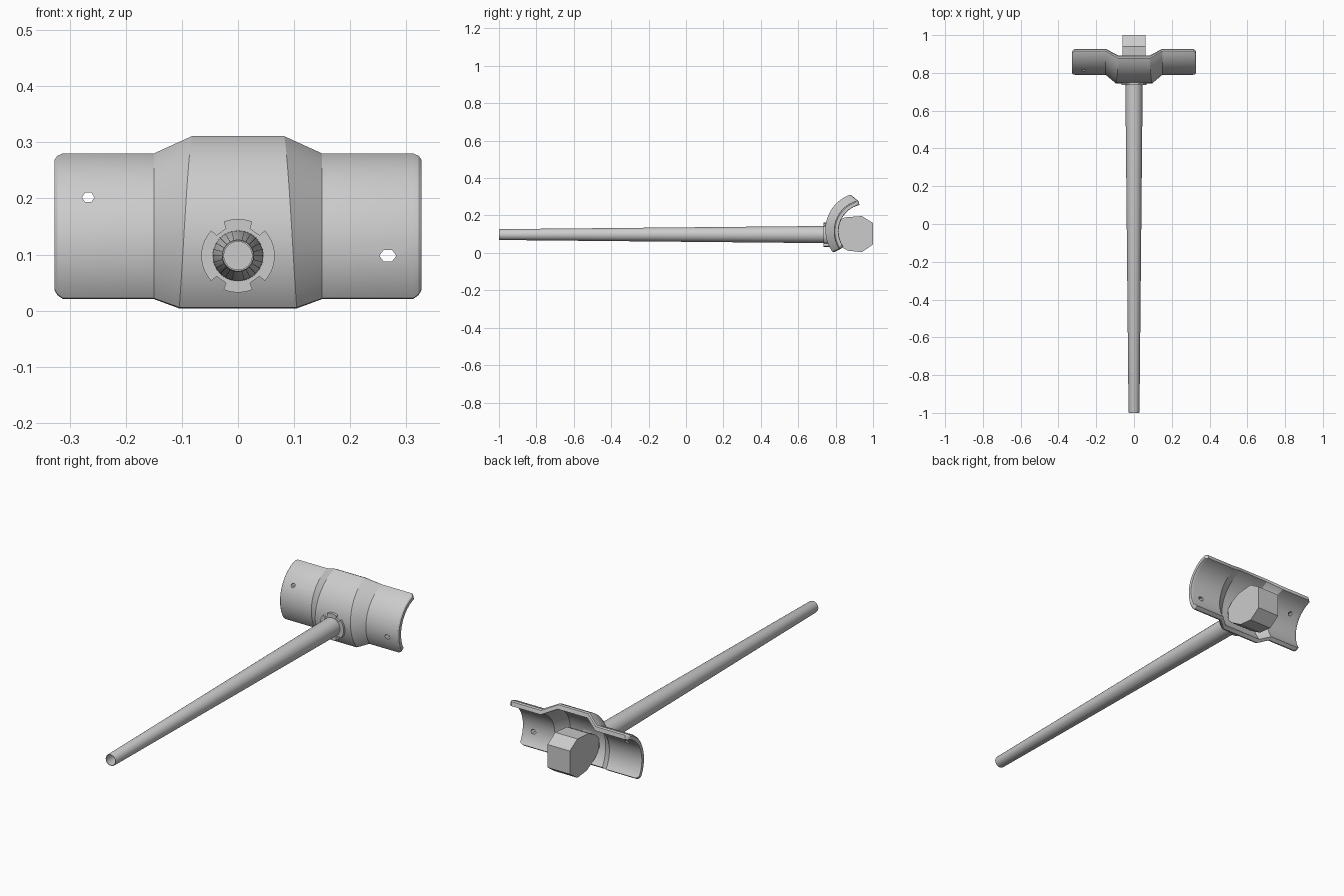
import bpy, bmesh, math
from math import sin, cos, pi, radians

if "Cube" in bpy.data.objects:
    bpy.data.objects.remove(bpy.data.objects["Cube"])

grey = bpy.data.materials.new("plain_grey")
grey.diffuse_color = (0.6, 0.6, 0.6, 1)
grey.use_nodes = True
grey.node_tree.nodes["Principled BSDF"].inputs["Base Color"].default_value = grey.diffuse_color
AXIS_Z = 0.098  # height of the handle axis


def make_object(name, bm, smooth=None):
    bmesh.ops.recalc_face_normals(bm, faces=bm.faces)
    me = bpy.data.meshes.new(name)
    bm.to_mesh(me)
    bm.free()
    ob = bpy.data.objects.new(name, me)
    bpy.context.collection.objects.link(ob)
    me.materials.append(grey)
    if smooth:
        for o in bpy.context.selected_objects:
            o.select_set(False)
        ob.select_set(True)
        bpy.context.view_layer.objects.active = ob
        bpy.ops.object.shade_smooth_by_angle(angle=radians(smooth))
    return ob


def loft(name, loops, caps=True, closed=False, smooth=None):
    """Skin a row of closed loops, optionally capped or joined end to end."""
    bm = bmesh.new()
    rows = [[bm.verts.new(p) for p in lp] for lp in loops]
    n = len(rows[0])
    pairs = list(zip(rows, rows[1:]))
    if closed:
        pairs.append((rows[-1], rows[0]))
    for a, b in pairs:
        for i in range(n):
            j = (i + 1) % n
            bm.faces.new((a[i], a[j], b[j], b[i]))
    if caps and not closed:
        bm.faces.new(rows[0])
        bm.faces.new(rows[-1])
    return make_object(name, bm, smooth)


# Curved head: a C-shaped cross-section that swells in the middle
def head_loop(x_top, x_bottom, swell, trim=0.0, shrink=0.0):
    mix = lambda a, b: a + (b - a) * swell
    r = mix(0.17, 0.20) - shrink
    cy, cz = mix(0.96, 0.945), mix(0.116, 0.123)
    inner = mix(0.17, 0.20) - 0.026 + shrink * 0.3
    low = radians(-mix(35.5, 37.8)) + trim
    high = radians(mix(77, 72)) - trim
    n = 24
    outer = [(low + (high - low) * i / n, r) for i in range(n + 1)]
    edge = 0.035
    outer[0], outer[-1] = (low + edge, r), (high - edge, r)
    outer = [(low, r - 0.006)] + outer + [(high, r - 0.006)]
    pts = outer + [(high + (low - high) * i / n, inner) for i in range(n + 1)]
    loop = []
    for a, rad in pts:
        f = min(1, max(0, (a - low) / (high - low)))
        loop.append((x_bottom + (x_top - x_bottom) * f,
                     cy - rad * cos(a), cz + rad * sin(a)))
    return loop


half = [(0.327, 0.327, 0, 0.09, 0.007), (0.322, 0.322, 0, 0.045, 0.002),
        (0.312, 0.312, 0, 0, 0), (0.15, 0.15, 0, 0, 0), (0.082, 0.105, 1, 0, 0)]
stations = [(-t, -b, *rest) for t, b, *rest in half] + half[::-1]
head = loft("hammer_head_shell", [head_loop(*s) for s in stations], smooth=25)

# Two hexagonal pin holes through the wings
for i, (x, z, w, h) in enumerate([(-0.267, 0.202, 0.011, 0.010), (0.267, 0.098, 0.015, 0.012)]):
    loops = [[(x + w * cos(k * pi / 3), y, z + h * sin(k * pi / 3)) for k in range(6)]
             for y in (0.6, 1.1)]
    cutter = loft(f"pin_hole_cutter_{i}", loops)
    cutter.hide_render = True
    cutter.hide_set(True)
    mod = head.modifiers.new("pin_hole", "BOOLEAN")
    mod.operation, mod.object, mod.solver = "DIFFERENCE", cutter, "EXACT"


# Tapered hollow handle
def ring(y, r, n=24):
    return [(r * cos(2 * pi * k / n), y, AXIS_Z + r * sin(2 * pi * k / n)) for k in range(n)]


outside = [(-1.0, 0.0275), (-0.995, 0.029), (0.60, 0.0445), (0.77, 0.046)]
inside = [(0.77, 0.026), (-1.0, 0.025)]
loft("handle", [ring(y, r) for y, r in outside + inside], closed=True, smooth=30)

# Collar around the handle with four notches
outline = []
for start, end in [(-43, 43), (67, 113), (137, 223), (247, 293)]:
    outline.append((start - 1, 0.053))
    outline += [(start + (end - start) * k / 10, 0.0655) for k in range(11)]
    outline.append((end + 1, 0.053))
loft("handle_collar", [[(r * cos(radians(a)), y, AXIS_Z + r * sin(radians(a)))
                        for a, r in outline] for y in (0.736, 0.775)], smooth=25)

# Faceted block behind the head
profile = [(1.0, 0.16), (1.0, 0.045), (0.94, 0.004), (0.865, 0.012), (0.80, 0.05),
           (0.765, 0.085), (0.765, 0.13), (0.80, 0.165), (0.85, 0.19), (0.94, 0.197)]
loft("rear_block", [[(x, y, z) for y, z in profile] for x in (-0.061, 0.061)])
